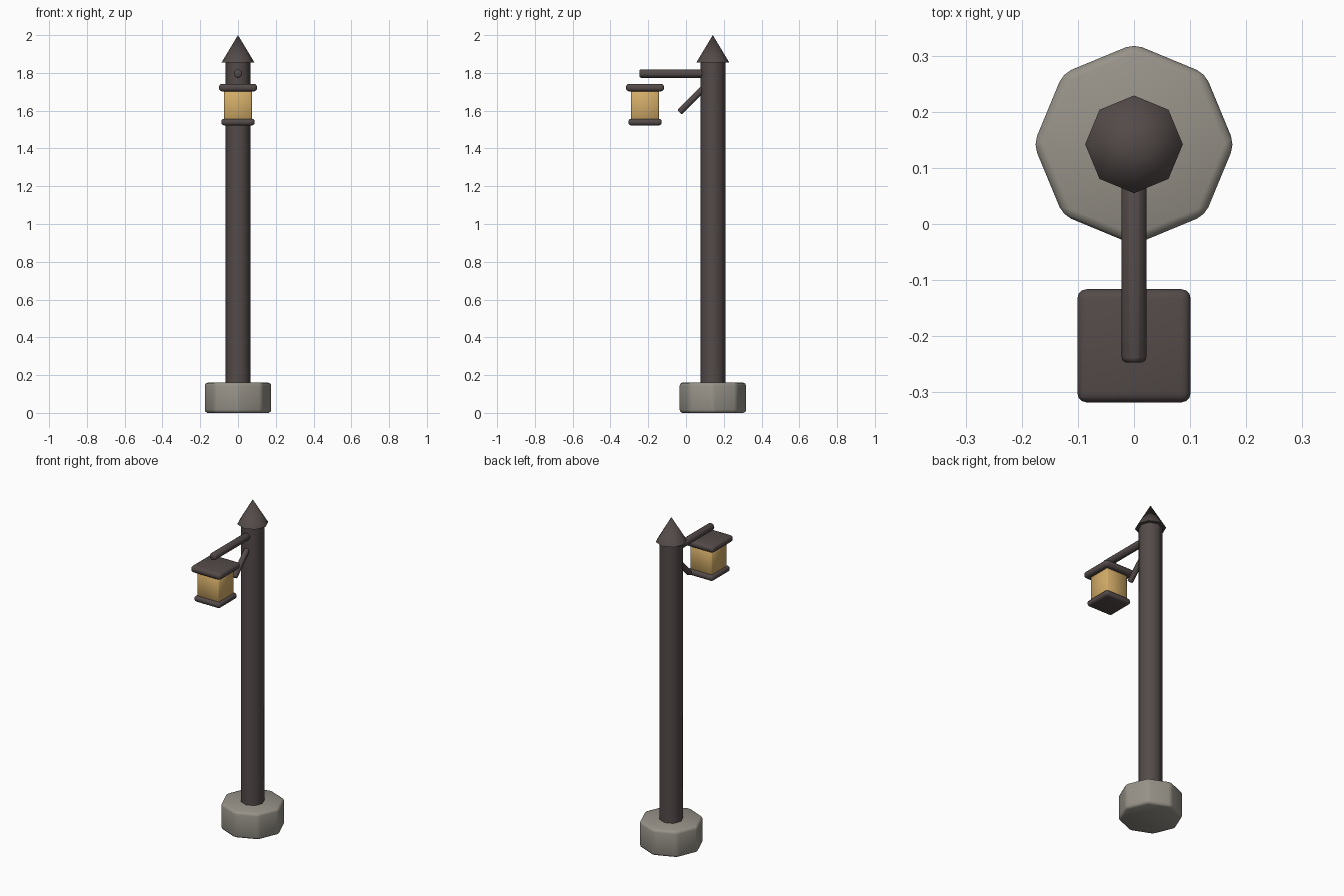
import bpy, math
from mathutils import Vector

if "Cube" in bpy.data.objects:
    bpy.data.objects.remove(bpy.data.objects["Cube"])


def material(name, rgb):
    m = bpy.data.materials.new(name)
    m.diffuse_color = (*rgb, 1)
    m.use_nodes = True
    m.node_tree.nodes["Principled BSDF"].inputs["Base Color"].default_value = m.diffuse_color
    return m


IRON = material("dark_iron", (0.088, 0.070, 0.068))
STONE = material("grey_stone", (0.31, 0.29, 0.25))
GLASS = material("amber_glass", (0.66, 0.42, 0.14))
POST_Y, LAMP_Y = 0.142, -0.217


def finish(name, mat, bevel=0.0, segments=2, angle=50):
    ob = bpy.context.object
    ob.name = name
    ob.data.materials.append(mat)
    if bevel:
        bpy.ops.object.transform_apply(location=False, rotation=False, scale=True)
        mod = ob.modifiers.new("rounded_edges", 'BEVEL')
        mod.width, mod.segments = bevel, segments
        mod.limit_method, mod.angle_limit = 'ANGLE', math.radians(40)
        bpy.ops.object.modifier_apply(modifier=mod.name)
    bpy.ops.object.shade_smooth_by_angle(angle=math.radians(angle))
    return ob


def box(name, half, y, z0, z1, mat, bevel, segments=3):
    bpy.ops.mesh.primitive_cube_add(size=1, location=(0, y, (z0 + z1) / 2))
    bpy.context.object.scale = (2 * half, 2 * half, z1 - z0)
    return finish(name, mat, bevel, segments)


def rod(name, start, end, radius, mat, bevel, sides=8):
    a, b = Vector(start), Vector(end)
    bpy.ops.mesh.primitive_cylinder_add(vertices=sides, radius=radius, depth=(b - a).length,
                                        location=(a + b) / 2,
                                        rotation=(b - a).to_track_quat('Z', 'Y').to_euler())
    return finish(name, mat, bevel)


# stone foot and octagonal post
rod("stone_base", (0, POST_Y, 0), (0, POST_Y, 0.16), 0.179, STONE, 0.016)
rod("post", (0, POST_Y, 0.10), (0, POST_Y, 1.86), 0.066, IRON, 0)

# pointed cap
bpy.ops.mesh.primitive_cone_add(vertices=8, radius1=0.087, radius2=0, depth=0.145,
                                location=(0, POST_Y, 1.9275))
finish("post_cap", IRON)

# arm and diagonal brace
rod("arm", (0, POST_Y, 1.796), (0, -0.247, 1.796), 0.024, IRON, 0.012)
rod("brace", (0, POST_Y - 0.02, 1.748), (0, -0.035, 1.591), 0.018, IRON, 0.007)

# lantern
box("lantern_roof", 0.101, LAMP_Y, 1.702, 1.742, IRON, 0.017)
box("lantern_glass", 0.073, LAMP_Y, 1.54, 1.72, GLASS, 0.005, 1)
box("lantern_floor", 0.088, LAMP_Y, 1.522, 1.557, IRON, 0.015)
